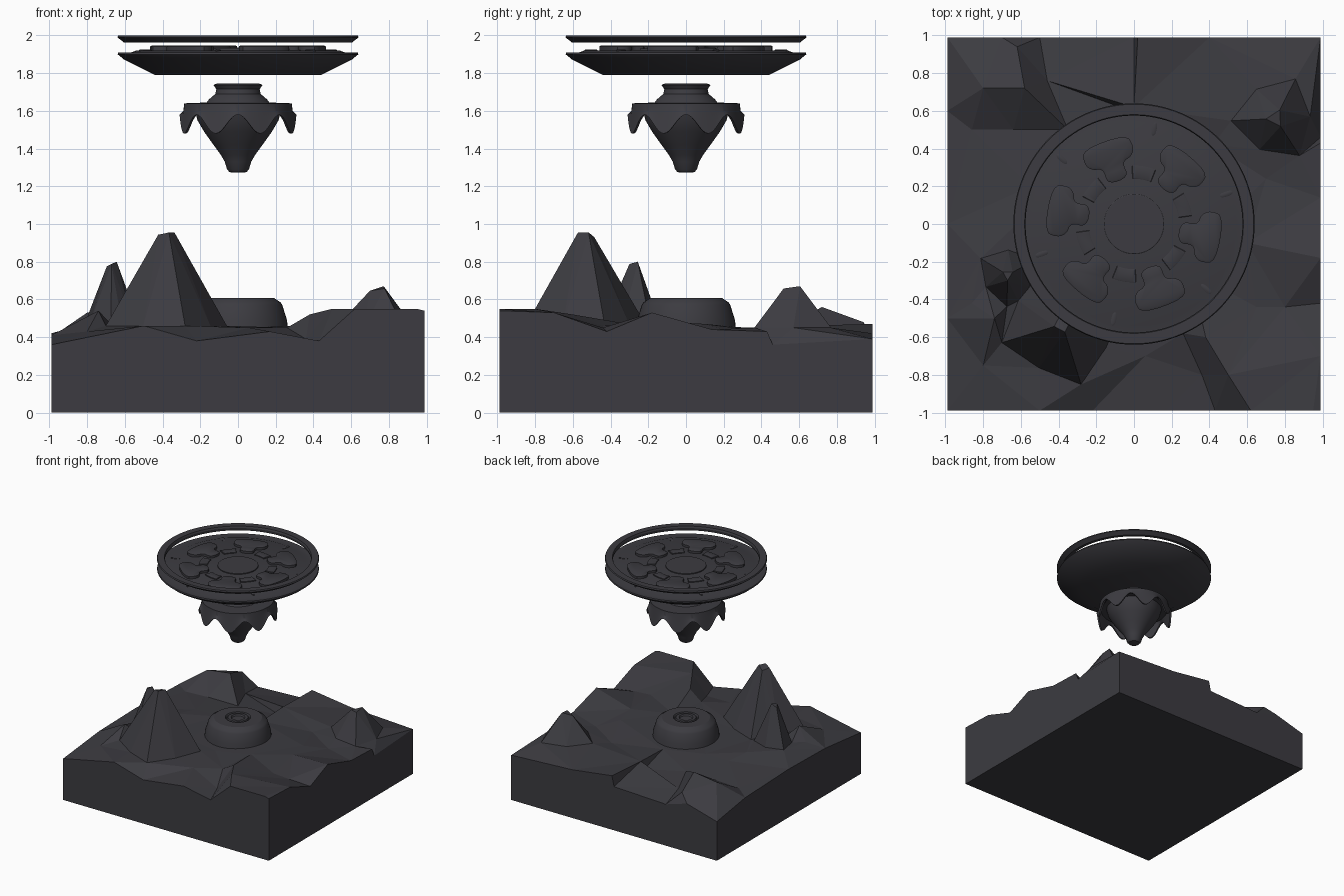
import bpy, bmesh, math
from mathutils import Vector
from mathutils.geometry import delaunay_2d_cdt

cube = bpy.data.objects.get("Cube")
if cube:
    bpy.data.objects.remove(cube)

# Single dark stone colour
stone = bpy.data.materials.new("dark_stone")
stone.use_nodes = True
COLOUR = (0.045, 0.044, 0.052, 1)
stone.diffuse_color = COLOUR
stone.node_tree.nodes["Principled BSDF"].inputs["Base Color"].default_value = COLOUR


def polar(r, a, z=0.0):
    return Vector((r * math.cos(a), r * math.sin(a), z))


def finish(name, bm, smooth=True):
    bmesh.ops.recalc_face_normals(bm, faces=bm.faces)
    mesh = bpy.data.meshes.new(name)
    bm.to_mesh(mesh)
    bm.free()
    mesh.materials.append(stone)
    obj = bpy.data.objects.new(name, mesh)
    bpy.context.collection.objects.link(obj)
    if smooth:
        bpy.ops.object.select_all(action="DESELECT")
        obj.select_set(True)
        bpy.context.view_layer.objects.active = obj
        bpy.ops.object.shade_smooth_by_angle(angle=math.radians(30))
    return obj


def lathe(name, profile, steps=96, closed=False, rim=None):
    """Spin (radius, z) pairs; z of None takes its height from rim(angle)."""
    bm = bmesh.new()
    rings = []
    for r, z in profile:
        ring = []
        for i in range(steps):
            a = math.tau * i / steps
            ring.append(bm.verts.new(polar(r, a, rim(a) if z is None else z)))
        rings.append(ring)
    pairs = list(zip(rings, rings[1:]))
    if closed:
        pairs.append((rings[-1], rings[0]))
    else:
        bm.faces.new(rings[0])
        bm.faces.new(rings[-1])
    for a, b in pairs:
        for i in range(steps):
            j = (i + 1) % steps
            bm.faces.new((a[i], a[j], b[j], b[i]))
    return finish(name, bm)


def slab(name, outline, z, height, bevel):
    """Raised plate with a softened top edge."""
    bm = bmesh.new()
    base = bm.faces.new([bm.verts.new((p.x, p.y, z)) for p in outline])
    top = bmesh.ops.extrude_face_region(bm, geom=[base])["geom"]
    for v in [g for g in top if isinstance(g, bmesh.types.BMVert)]:
        v.co.z += height
    face = [g for g in top if isinstance(g, bmesh.types.BMFace)]
    bmesh.ops.inset_region(bm, faces=face, thickness=bevel, depth=bevel / 2)
    return finish(name, bm)


def rounded(points, passes=2):
    """Corner cutting turns a coarse outline into a soft one."""
    for _ in range(passes):
        soft = []
        for p, q in zip(points, points[1:] + points[:1]):
            soft += [p.lerp(q, 0.25), p.lerp(q, 0.75)]
        points = soft
    return points


# Terrain: border heights, then inner ground points
E = 0.99
FRONT = [(-E, .36), (-.5, .46), (-.22, .38), (.17, .43), (.43, .38), (.62, .55), (.95, .55)]
RIGHT = [(-E, .54), (-.7, .53), (-.42, .43), (-.18, .53), (.14, .44), (.43, .43), (.46, .36)]
BACK = [(E, .39), (.4, .42), (.02, .47), (0, .38), (-.5, .36), (-.7, .42)]
LEFT = [(E, .34), (.6, .4), (0, .42), (-.5, .41)]
points = [(x, -E, z) for x, z in FRONT] + [(E, y, z) for y, z in RIGHT]
points += [(x, E, z) for x, z in BACK] + [(-E, y, z) for y, z in LEFT]
points += [
    (.36, -.8, .39), (.26, -.58, .45), (.38, -.6, .52), (.5, -.8, .55), (.65, -.44, .46),
    (.8, -.44, .45), (.6, -.1, .48), (.56, .1, .47), (.7, .24, .43), (.42, .42, .43),
    (0, .62, .46), (-.02, .6, .39), (.3, -.25, .46), (.3, .2, .46), (0, .32, .45),
    (-.32, .2, .45), (.02, -.34, .45), (.06, -.7, .45), (-.62, .94, .48), (-.46, .76, .4),
    (-.64, .5, .42), (-.58, .72, .56), (-.8, .72, .53), (-.86, .5, .41), (-.55, .2, .45),
    (-.35, .5, .42), (-.74, -.5, .54), (-.86, -.42, .46), (-.8, -.75, .43), (-.6, .02, .47),
]


def peak(x, y, top, base, radius, crown, sides, turn):
    """Faceted mountain: base ring, tilted small crown."""
    for i in range(sides):
        a = turn + math.tau * i / sides
        r = radius * (1 + .12 * (-1) ** i)
        p = polar(r, a)
        points.append((x + p.x, y + p.y, base))
        if i % 2 == 0:
            p = polar(crown, a)
            points.append((x + p.x, y + p.y, top - .012 * (i % 3)))


peak(-.38, -.53, .955, .46, .3, .045, 8, .3)
peak(-.67, -.27, .8, .47, .15, .03, 6, .5)
peak(.75, .56, .67, .45, .21, .05, 6, 1.1)

flat = [Vector(p[:2]) for p in points]
verts, _, faces, origin, _, _ = delaunay_2d_cdt(flat, [], [], 0, 1e-5)
bm = bmesh.new()
made = [bm.verts.new((v.x, v.y, points[o[0]][2])) for v, o in zip(verts, origin)]
for f in faces:
    bm.faces.new([made[i] for i in f])
border = [e for e in bm.edges if e.is_boundary]
skirt = bmesh.ops.extrude_edge_only(bm, edges=border)["geom"]
for v in [g for g in skirt if isinstance(g, bmesh.types.BMVert)]:
    v.co.z = 0
bmesh.ops.contextual_create(bm, geom=[e for e in bm.edges if e.is_boundary])
finish("terrain", bm, smooth=False)

# Pedestal on the ground with a ringed socket
lathe("pedestal", [(.27, .38), (.26, .49), (.235, .57), (.225, .585), (.19, .608), (.1, .608),
                   (.092, .595), (.085, .595), (.08, .608), (.055, .608), (.048, .595), (.01, .595)], 48)

# Floating pod: neck, scalloped skirt, tapering core
lathe("pod_neck", [(.11, 1.745), (.13, 1.738), (.115, 1.715), (.12, 1.69), (.155, 1.66),
                   (.17, 1.64), (.17, 1.6)])
lathe("pod_skirt", [(.15, 1.645), (.285, 1.64), (.29, 1.6), (.31, None), (.297, None),
                    (.275, 1.595), (.15, 1.6)], 128, True, lambda a: 1.53 + .05 * math.cos(8 * a))
lathe("pod_core", [(.23, 1.61), (.215, 1.55), (.18, 1.49), (.13, 1.42), (.09, 1.365), (.07, 1.33),
                   (.058, 1.29), (.045, 1.275), (.01, 1.272)])

# Floating dish and the halo ring above it
lathe("dish", [(.01, 1.79), (.44, 1.79), (.605, 1.873), (.638, 1.9), (.635, 1.91), (.58, 1.905),
               (.54, 1.92), (.01, 1.925)], 128)
lathe("halo_ring", [(.605, 1.963), (.64, 1.99), (.635, 2.0), (.58, 2.0), (.575, 1.985), (.58, 1.963)],
      128, True)

# Raised hub and inner band on the dish
lathe("dish_hub", [(.16, 1.92), (.16, 1.932), (.155, 1.935), (.01, 1.935)])

PAD = [(.48, 15), (.41, 20), (.36, 18), (.335, 9), (.25, 14)]
for k in range(6):
    mid = math.radians(110 + 60 * k)
    # Mushroom-shaped pad
    side = [polar(r, mid + math.radians(d)) for r, d in PAD]
    other = [polar(r, mid - math.radians(d)) for r, d in reversed(PAD)]
    slab("dish_pad_%d" % k, rounded(side + other), 1.92, .022, .012)
    # Arc of the inner band between two pads
    arc = [mid + math.radians(18 + 4 * i) for i in range(7)]
    band = [polar(.31, a) for a in arc] + [polar(.24, a) for a in reversed(arc)]
    slab("inner_band_%d" % k, band, 1.92, .01, .004)
    # Capsule stud near the rim
    a = mid + math.radians(28)
    out, across = polar(1, a), polar(1, a + math.pi / 2)
    box = [out * (.515 + s * .035) + across * (t * .013) for s, t in ((1, 1), (-1, 1), (-1, -1), (1, -1))]
    slab("rim_stud_%d" % k, rounded(box), 1.905, .018, .004)
